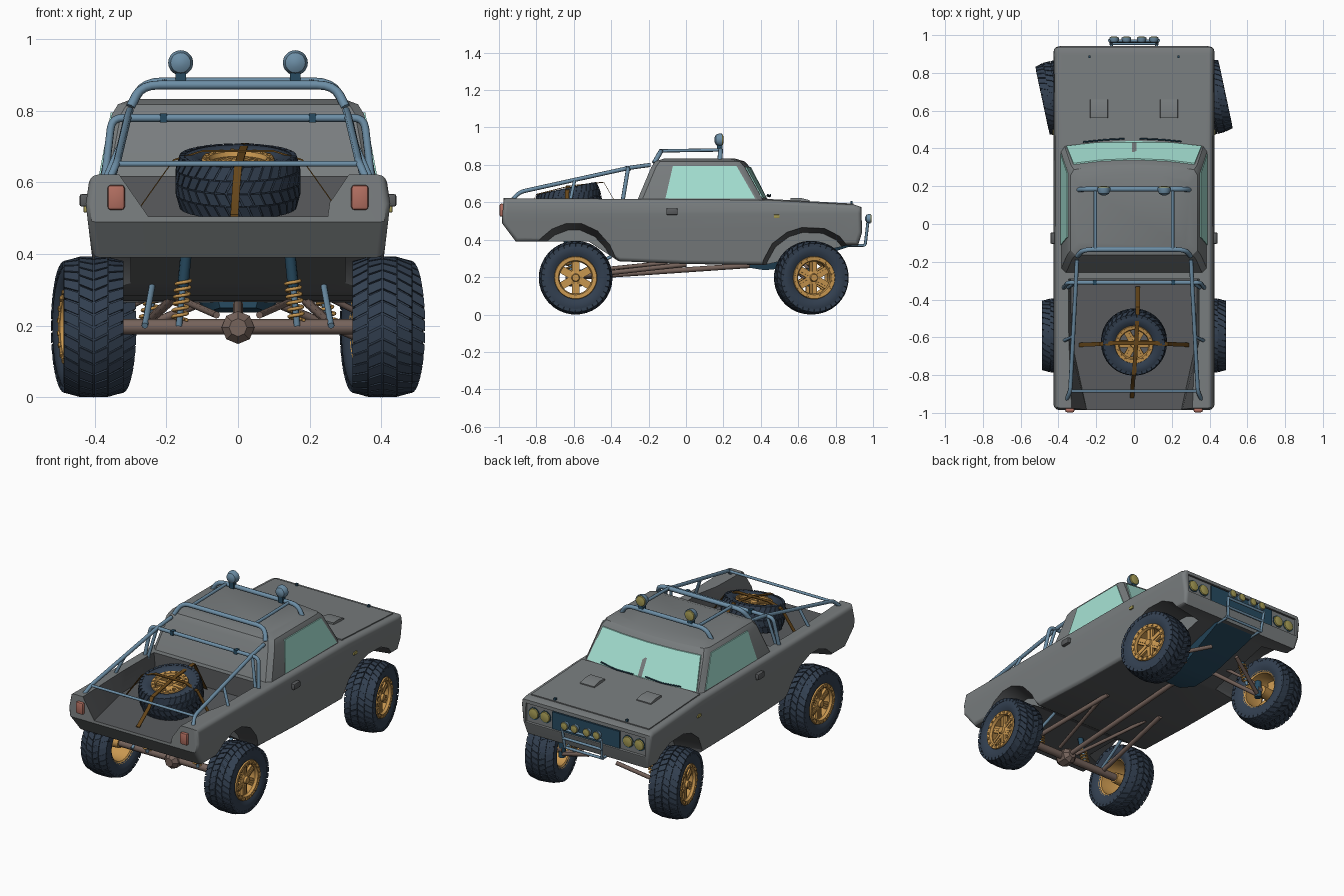
import bpy, bmesh
from math import pi, sin, cos, radians
from mathutils import Matrix, Vector

if "Cube" in bpy.data.objects:
    bpy.data.objects.remove(bpy.data.objects["Cube"])
def material(name, *rgb):
    m = bpy.data.materials.new(name)
    m.diffuse_color = (*rgb, 1)
    m.use_nodes = True
    m.node_tree.nodes["Principled BSDF"].inputs["Base Color"].default_value = m.diffuse_color
    return m
BODY, DARK = material("body_grey", .19, .205, .21), material("dark_grey", .10, .105, .11)
RUBBER, NAVY = material("rubber", .032, .05, .08), material("navy", .02, .07, .12)
GOLD, BROWN = material("gold", .58, .31, .08), material("axle_brown", .18, .125, .105)
TUBE, GLASS = material("steel_blue", .15, .27, .38), material("glass", .38, .76, .66)
RED, LENS, STRAP = material("red_lens", .45, .16, .12), material("yellow_lens", .38, .33, .09), material("strap", .13, .06, .01)
def link(name, data, mat=BODY, matrix=Matrix()):
    ob = bpy.data.objects.new(name, data)
    bpy.context.collection.objects.link(ob)
    if not data.materials:
        data.materials.append(mat)
    ob.matrix_world = matrix
    return ob
def from_bm(name, bm, mat=BODY, matrix=Matrix()):
    bmesh.ops.recalc_face_normals(bm, faces=bm.faces)
    me = bpy.data.meshes.new(name)
    bm.to_mesh(me)
    return link(name, me, mat, matrix)
# Skin equal rings; cap the ends, or join last to first when closed
def loft(name, rings, mat=BODY, matrix=Matrix(), closed=False):
    bm = bmesh.new()
    vs = [[bm.verts.new(p) for p in r] for r in rings]
    for a, b in zip(vs, vs[1:] + (vs[:1] if closed else [])):
        for j in range(len(a)):
            bm.faces.new((a[j - 1], a[j], b[j], b[j - 1]))
    for cap in ([] if closed else [vs[0], vs[-1]]):
        bm.faces.new(cap)
    return from_bm(name, bm, mat, matrix)
# Revolve (along, radius) points about the x axis
def lathe(name, profile, mat, matrix=Matrix(), segs=32, closed=False):
    return loft(name, [[(a, r * cos(2 * pi * j / segs), r * sin(2 * pi * j / segs)) for j in range(segs)]
                       for a, r in profile], mat, matrix, closed)
def box(name, c, size, mat=BODY, bevel=0):
    bm = bmesh.new()
    bmesh.ops.create_cube(bm, size=1, matrix=Matrix.Diagonal((*size, 1)))
    if bevel:
        bmesh.ops.bevel(bm, geom=bm.edges[:], offset=bevel, segments=2, affect='EDGES', profile=.5)
    return from_bm(name, bm, mat, Matrix.Translation(c))
# Round bar through points, with rounded corners
def tube(name, pts, r, mat=TUBE, bend=.03):
    p = [Vector(q) for q in pts]
    path = [p[0]]
    for a, b, c in zip(p, p[1:], p[2:]):
        s, e = (b + (o - b).normalized() * min(bend, (o - b).length / 2) for o in (a, c))
        path += [s * (1 - t) ** 2 + b * 2 * t * (1 - t) + e * t * t for t in (0, .25, .5, .75, 1)]
    path.append(p[-1])
    cu = bpy.data.curves.new(name, 'CURVE')
    cu.dimensions, cu.bevel_depth, cu.bevel_resolution, cu.use_fill_caps = '3D', r, 2, True
    sp = cu.splines.new('POLY')
    sp.points.add(len(path) - 1)
    for q, v in zip(sp.points, path):
        q.co = (*v, 1)
    return link(name, cu, mat)
def cut(ob, cutter):
    cutter.hide_render = True
    m = ob.modifiers.new("cut", 'BOOLEAN')
    m.object, m.operation, m.solver = cutter, 'DIFFERENCE', 'EXACT'
    bpy.context.view_layer.objects.active = ob
    bpy.ops.object.modifier_apply(modifier=m.name)
    bpy.data.objects.remove(cutter)

# Body shell: side profile, leaned sides, rounded edges
side = [(-.975, .622), (-.985, .49), (-.91, .39), (-.52, .39), (-.36, .285), (0, .27), (.42, .265),
        (.86, .37), (.92, .37), (.942, .44), (.937, .575), (.90, .587), (.44, .612), (-.3, .618)]
bm = bmesh.new()
ext = bmesh.ops.extrude_face_region(bm, geom=[bm.faces.new([bm.verts.new((-1, y, z)) for y, z in side])])
for v in ext["geom"]:
    if isinstance(v, bmesh.types.BMVert):
        v.co.x = 1
bmesh.ops.bisect_plane(bm, geom=bm.verts[:] + bm.edges[:] + bm.faces[:], plane_co=(0, 0, .54), plane_no=(0, 0, 1))
for v in bm.verts:
    v.co.x *= .425 - max(.12 * (.54 - v.co.z), .15 * (v.co.z - .54))
bmesh.ops.recalc_face_normals(bm, faces=bm.faces)
outline = [e for e in bm.edges if abs(e.verts[0].co.x - e.verts[1].co.x) < .1 and e.calc_face_angle(0) > radians(35)]
bmesh.ops.bevel(bm, geom=outline, offset=.022, segments=3, affect='EDGES', profile=.5, clamp_overlap=True)
body = from_bm("body", bm)
body.data.materials.append(DARK)

# Wheel arches, open bed and headlight recess; inner surfaces darker
rear_arch = [(-.83, .2), (-.83, .37), (-.79, .41), (-.72, .465), (-.64, .495), (-.56, .495), (-.47, .455), (-.40, .38), (-.345, .27), (-.345, .2)]
front_arch = [(.40, .2), (.41, .29), (.46, .38), (.54, .44), (.62, .465), (.74, .46), (.82, .42), (.88, .35), (.88, .2)]
for arch, yc, inner, k0 in ((rear_arch, -.59, .30, .85), (front_arch, .65, .23, .9)):
    for s in (-1, 1):
        cut(body, loft("arch_cutter", [[(s * x, yc + (y - yc) * k, .2 + (z - .2) * k) for y, z in arch]
                                       for x, k in ((inner, k0), (.47, 1.03))]))
cut(body, loft("bed_cutter", [[(-b, y, .505), (b, y, .505), (t, y, .66), (-t, y, .66)]
                              for y, b, t in ((-1.1, .225, .33), (-.62, .33, .35), (-.29, .335, .35))]))
cut(body, box("recess_cutter", (0, .955, .5), (.78, .06, .11)))
for p in body.data.polygons:
    x, y, z = p.center
    in_bed = -.97 < y < -.28 and abs(x) < .348 and .5 < z < .612
    in_arch = .22 < abs(x) < .412 and .25 < z < .5 and (-.84 < y < -.34 or .39 < y < .89) and abs(p.normal.x) < .9
    p.material_index = int(in_bed or in_arch or p.normal.z < -.75)

# Cab with curved windscreen and side glass
LEVELS = [(.60, .388, -.265, .445), (.79, .352, -.185, .34), (.818, .335, -.165, .315), (.833, .295, -.12, .265)]
def front(ks, z, hx, yf, off=0):
    return [(k * hx, yf - .03 * k * k + off, z) for k in ks]
loft("cab", [[(-hx + .025, yb, z), (hx - .025, yb, z), (hx, yb + .025, z), (hx, yf - .055, z),
              *front((.95, .5, 0, -.5, -.95), z, hx, yf), (-hx, yf - .055, z), (-hx, yb + .025, z)] for z, hx, yb, yf in LEVELS])
def at(z):
    return [a + (b - a) * (z - .60) / .19 for a, b in zip(*LEVELS[:2])]
loft("windscreen", [[p for z, ks in ((.622, (-.93, -.5, 0, .5, .93)), (.79, (.91, .5, 0, -.5, -.91)))
                     for p in front(ks, z, at(z)[1], at(z)[3], off)] for off in (.007, -.012)], GLASS)
for s in (-1, 1):
    loft("side_window", [[(s * (at(z)[1] + o), y, z) for y, z in ((-.11, .62), (-.07, .795), (.27, .795), (.37, .62))]
                         for o in (.004, -.006)], GLASS)
# Body trim and lamps facing +y
for x0 in (-.27, .03):
    tube("wiper", [(x, .452 - .25 * x * x, z) for x, z in ((x0, .635), (x0 + .12, .63), (x0 + .22, .642))], .004, NAVY)
loft("bonnet", [[(s * .385, y, z + o) for s, y, z in ((-1, .42, .613), (1, .42, .613), (1, .895, .587), (-1, .895, .587))]
                for o in (-.01, .006)])
box("grille", (0, .925, .498), (.44, .02, .1), NAVY)
for s in (-1, 1):
    box("door_handle", (s * .427, -.075, .55), (.03, .06, .035), DARK, .006)
    box("side_marker", (s * .425, .485, .525), (.012, .03, .018), LENS, .003)
    loft("bonnet_scoop", [[(s * .185 + x, y, z) for x, z in ((-.05, .59), (.05, .59), (.046, h), (-.046, h))]
                          for y, h in ((.56, .622), (.61, .624), (.66, .612))])
    box("bonnet_pin", (s * .235, .885, .598), (.012, .012, .018), NAVY)
    box("tail_light", (s * .34, -.985, .558), (.048, .024, .07), RED, .009)
    for x, y, z, r, shell in ((.27, .915, .5, .036, NAVY), (.345, .915, .5, .036, NAVY), (.04, .978, .513, .025, TUBE),
                              (.105, .978, .513, .025, TUBE), (.16, .18, .934, .035, TUBE)):
        m = Matrix.Translation((s * x, y, z)) @ Matrix.Rotation(pi / 2, 4, 'Z')
        lathe("lamp_shell", [(-r * .8, r * .35), (-r * .55, r * .8), (0, r), (r * .35, r)], shell, m, 20)
        lathe("lamp_lens", [(r * .3, r * .9), (r * .5, r * .8), (r * .6, r * .35)], LENS, m, 20)
    box("roof_lamp_bracket", (s * .16, .18, .888), (.03, .03, .035), NAVY)
    tube("bumper_side", [(s * .12, .87, .37), (s * .12, .958, .37), (s * .13, .972, .49)], .008, bend=.012)
for z, y in ((.43, .966), (.485, .97), (.372, .955)):
    tube("bumper_bar", [(-.13, y, z), (.13, y, z)], .008)

# Roof rack and bed cage
tube("roof_hoop_front", [(-.298, .18, .815), (-.262, .185, .88), (.262, .185, .88), (.298, .18, .815)], .013, bend=.05)
tube("roof_hoop_rear", [(-.30, -.17, .81), (-.27, -.135, .872), (.27, -.135, .872), (.30, -.17, .81)], .013, bend=.05)
tube("bed_hoop", [(-.373, -.34, .60), (-.352, -.31, .78), (.352, -.31, .78), (.373, -.34, .60)], .011)
tube("bed_rear_bar", [(-.335, -.885, .652), (.335, -.885, .652)], .008)
for s in (-1, 1):
    tube("roof_rail", [(s * .205, -.14, .875), (s * .205, .19, .88)], .009)
    tube("bed_rail", [(s * .302, -.19, .80), (s * .307, -.30, .785), (s * .338, -.89, .655), (s * .358, -.93, .61)], .011)
    tube("bed_upright", [(s * .375, -.62, .60), (s * .322, -.595, .72)], .009)
    tube("bed_brace", [(s * .352, -.34, .60), (s * .31, -.31, .785)], .009)
    box("hoop_clamp", (s * .208, -.31, .78), (.02, .026, .026), NAVY)

# Wheel meshes, outer face towards +x
half = [(.066, .108), (.08, .130), (.084, .158), (.076, .181), (.04, .190)]
tyre = lathe("tyre", half + [(-a, r) for a, r in reversed(half)], RUBBER, segs=48, closed=True)
rim = lathe("rim", [(-.07, .114), (-.06, .101), (.035, .098), (.062, .086), (.076, .092), (.078, .112), (.066, .116), (.0, .106)],
            GOLD, segs=36, closed=True)
hub = lathe("hub", [(-.05, .03), (.04, .036), (.056, .036), (.062, .022), (.074, .018)], GOLD, segs=18)
bm, N = bmesh.new(), 34
for i in range(N):
    for s in (-1, 1):
        for a0, a1, r0, r1, shift in ((.002, .039, .197, .196, 0), (.042, .083, .195, .184, .35)):
            q = [bm.verts.new((s * a, (r + dr) * cos(th), (r + dr) * sin(th))) for dr in (-.017, 0)
                 for a, r, e in ((a0, r0, 0), (a1, r1, 0), (a1, r1, .84), (a0, r0, .84))
                 for th in [2 * pi / N * (i + e + shift + a * 14)]]
            for f in ((4, 5, 6, 7), (3, 2, 1, 0), (0, 1, 5, 4), (1, 2, 6, 5), (2, 3, 7, 6), (3, 0, 4, 7)):
                bm.faces.new([q[k] for k in f])
tread = from_bm("tread", bm, RUBBER)
bm = bmesh.new()
for n, pos, size in ((6, (.048, 0, .06), (.016, .04, .075)), (6, (.05, 0, .05), (.022, .014, .07)), (18, (.077, 0, .102), (.011,) * 3)):
    for i in range(n):
        bmesh.ops.create_cube(bm, size=1, matrix=Matrix.Rotation(i * 2 * pi / n, 4, 'X') @ Matrix.Translation(pos) @ Matrix.Diagonal((*size, 1)))
spokes = from_bm("wheel_spokes", bm, GOLD)
# Four road wheels (front pair steered) and the tilted, strapped spare
places = [Matrix.Translation((s * .403, y, .197)) @ Matrix.Rotation(radians(a) + (pi if s < 0 else 0), 4, 'Z')
          for s in (-1, 1) for y, a in ((-.59, 0), (.67, 12))]
places.append(Matrix.Translation((0, -.625, .603)) @ Matrix.Rotation(radians(12), 4, 'X')
              @ Matrix.Rotation(-pi / 2, 4, 'Y') @ Matrix.Scale(.89, 4))
for part in (tyre, tread, rim, spokes, hub):
    part.matrix_world = places[0]
    for m in places[1:]:
        link(part.name, part.data, None, m)
for wide, pts in (((.011, 0, 0), [(.02, -.33, .52), (.02, -.44, .71), (.012, -.62, .69), (0, -.80, .645), (-.005, -.825, .59), (-.01, -.92, .51)]),
                  ((0, .011, 0), [(-.29, -.64, .51), (-.18, -.635, .665), (-.1, -.63, .69), (.1, -.63, .69), (.18, -.635, .665), (.29, -.64, .51)])):
    w, d = Vector(wide), Vector((0, 0, -.005))
    loft("spare_strap", [[p + w, p - w, p - w + d, p + w + d] for p in map(Vector, pts)], STRAP)

# Rear axle, skid plate, suspension links, shocks and springs
lathe("differential", [(-.055, .025), (-.03, .046), (.03, .046), (.055, .025)], BROWN,
      Matrix.Translation((0, -.59, .195)) @ Matrix.Rotation(pi / 2, 4, 'Z'), 8)
tube("driveshaft", [(0, -.57, .2), (0, .38, .265)], .014, BROWN)
loft("skid_plate", [[(-w, y, z), (w, y, z), (w * 1.3, y, z + .06), (-w * 1.3, y, z + .06)]
                    for y, w, z in ((.34, .05, .25), (.42, .09, .237), (.55, .1, .25), (.92, .13, .38))], NAVY)
for s in (-1, 1):
    for a, b in (((s * .165, -.61, .2), (s * .145, -.64, .4)), ((s * .26, .67, .2), (s * .2, .67, .40))):
        a, b = Vector(a), Vector(b)
        tube("shock", [a, b], .009)
        tube("shock_body", [a.lerp(b, .55), b], .016, NAVY)
        tube("spring", [a.lerp(b, .08 + .55 * i / 60) + Vector((.02 * cos(i * .63), .02 * sin(i * .63), 0)) for i in range(61)], .005, GOLD, .001)
    for name, a, b, r, mat in (("rear_axle", (0, -.59, .197), (.37, -.59, .197), .022, BROWN),
                               ("trailing_arm", (.26, -.57, .205), (.19, 0, .268), .013, BROWN),
                               ("upper_link", (.06, -.57, .23), (.17, -.1, .278), .010, BROWN),
                               ("rear_shock", (.26, -.62, .2), (.24, -.40, .31), .009, TUBE),
                               ("lower_arm", (.09, .56, .27), (.34, .67, .165), .012, BROWN),
                               ("lower_arm", (.09, .78, .27), (.34, .67, .165), .012, BROWN),
                               ("upper_arm", (.15, .56, .33), (.34, .67, .235), .009, BROWN),
                               ("hub_carrier", (.34, .67, .15), (.34, .67, .25), .02, NAVY),
                               ("stub_axle", (.33, .67, .197), (.39, .67, .197), .022, BROWN)):
        tube(name, [(s * a[0], *a[1:]), (s * b[0], *b[1:])], r, mat)
# Smooth shading with sharp edges kept
for ob in bpy.context.scene.objects:
    ob.select_set(ob.type == 'MESH')
bpy.context.view_layer.objects.active = body
bpy.ops.object.shade_smooth_by_angle(angle=radians(30))
body.modifiers.new("even_normals", 'WEIGHTED_NORMAL').keep_sharp = True
